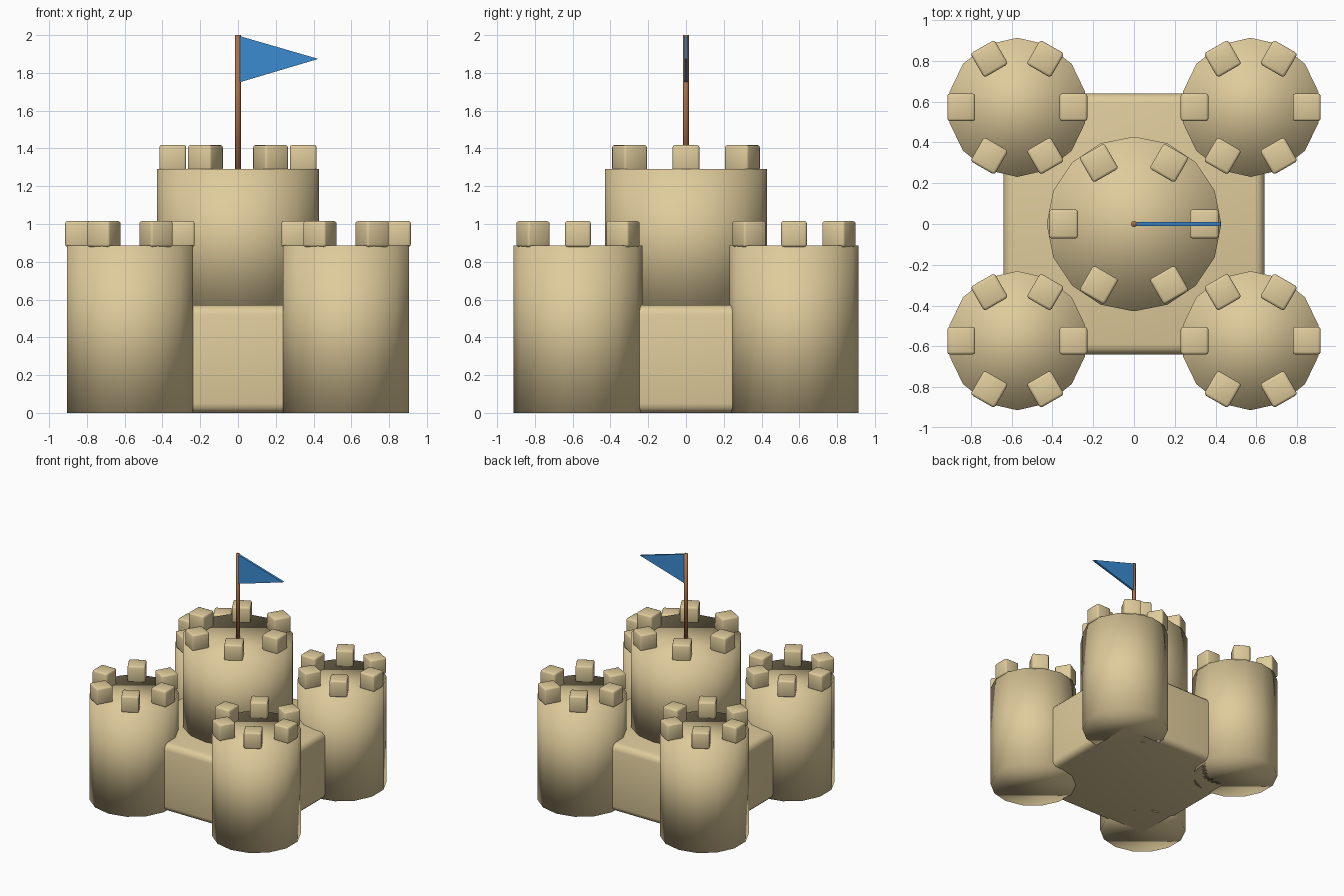
import bpy, math

if "Cube" in bpy.data.objects:
    bpy.data.objects.remove(bpy.data.objects["Cube"])

def material(name, rgb):
    m = bpy.data.materials.new(name)
    m.diffuse_color = (*rgb, 1)
    m.use_nodes = True
    m.node_tree.nodes["Principled BSDF"].inputs["Base Color"].default_value = m.diffuse_color
    return m

sand = material("sand", (0.74, 0.60, 0.33))
wood = material("wood", (0.42, 0.17, 0.07))
blue = material("flag_blue", (0.045, 0.26, 0.64))

def cylinder(name, x, y, z0, z1, radius, sides, mat):
    bpy.ops.mesh.primitive_cylinder_add(vertices=sides, radius=radius, depth=z1 - z0,
                                        location=(x, y, (z0 + z1) / 2))
    o = bpy.context.object
    o.name = name
    o.data.materials.append(mat)
    bpy.ops.object.shade_smooth()
    return o

def block(name, loc, size, bevel, segments, turn=0):
    bpy.ops.mesh.primitive_cube_add(size=1, location=loc, rotation=(0, 0, turn))
    o = bpy.context.object
    o.name = name
    o.scale = size
    bpy.ops.object.transform_apply(location=False, rotation=False, scale=True)
    o.data.materials.append(sand)
    b = o.modifiers.new("bevel", 'BEVEL')
    b.width, b.segments = bevel, segments
    bpy.ops.object.shade_smooth()
    return o

# Ring of six merlons around a tower top
def merlons(name, x, y, z, ring, size):
    for i in range(6):
        a = i * math.pi / 3
        block(f"{name}_merlon_{i + 1}",
              (x + ring * math.cos(a), y + ring * math.sin(a), z), (size, size, 0.137), 0.013, 2, a)

# Rounded base block
block("base", (0, 0, 0.285), (1.28, 1.28, 0.57), 0.05, 3)

# Four corner towers
for xn, sx in (("left", -1), ("right", 1)):
    for yn, sy in (("front", -1), ("back", 1)):
        n = f"{yn}_{xn}_tower"
        cylinder(n, sx * 0.572, sy * 0.572, 0, 0.885, 0.341, 14, sand)
        merlons(n, sx * 0.572, sy * 0.572, 0.947, 0.275, 0.136)

# Central keep
cylinder("keep", 0, 0, 0.56, 1.29, 0.428, 16, sand)
merlons("keep", 0, 0, 1.35, 0.345, 0.142)

# Flag pole
cylinder("flag_pole", 0, 0, 1.26, 2.0, 0.015, 8, wood)

# Triangular pennant, a thin prism
outline = [(0.008, 1.995), (0.008, 1.75), (0.425, 1.874)]
verts = [(x, y, z) for y in (-0.009, 0.009) for x, z in outline]
faces = [(0, 1, 2), (5, 4, 3), (0, 3, 4, 1), (1, 4, 5, 2), (2, 5, 3, 0)]
mesh = bpy.data.meshes.new("flag")
mesh.from_pydata(verts, [], faces)
mesh.materials.append(blue)
bpy.context.collection.objects.link(bpy.data.objects.new("flag", mesh))
